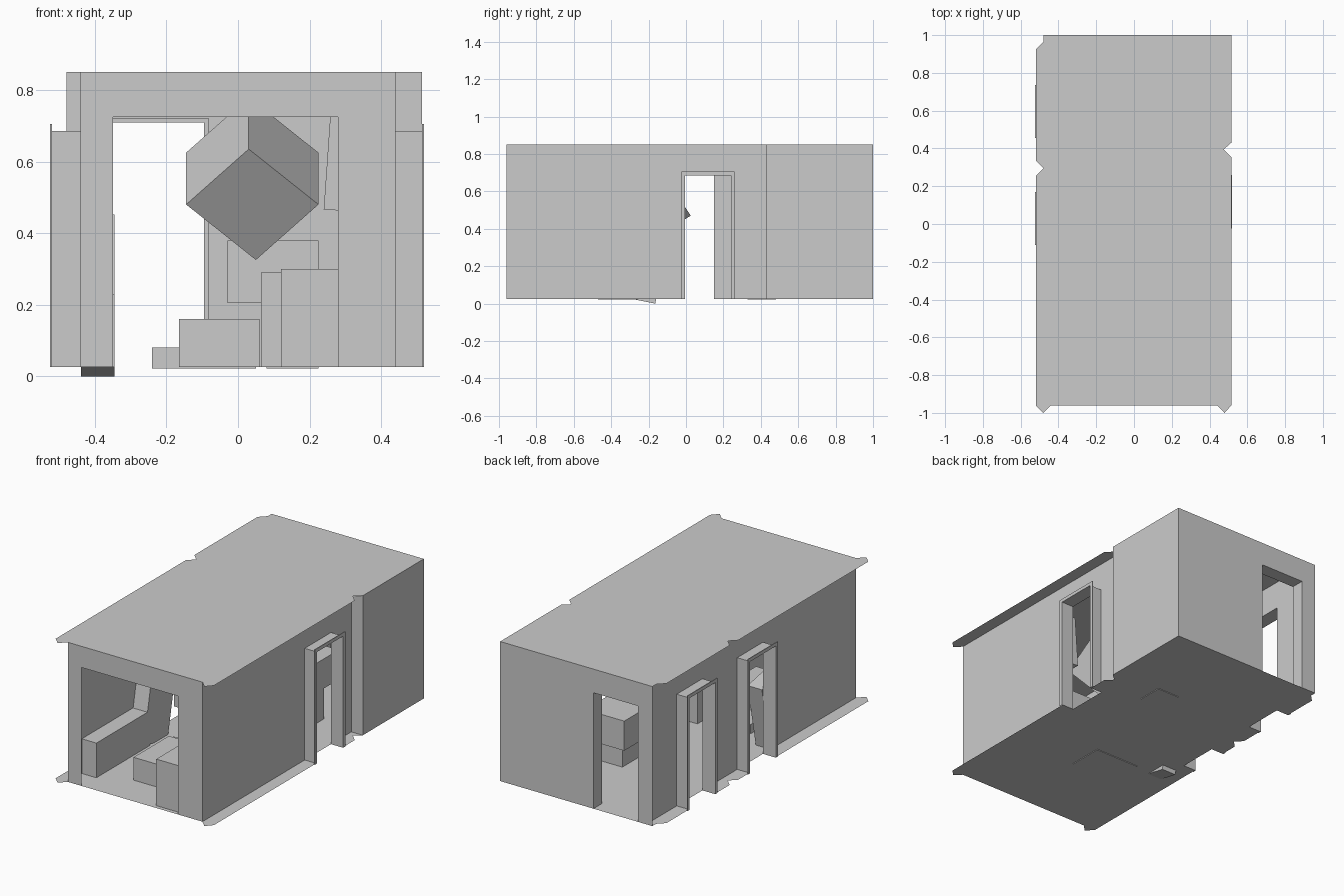
import bpy, bmesh
from math import radians
from mathutils import Matrix, Vector

if "Cube" in bpy.data.objects:
    bpy.data.objects.remove(bpy.data.objects["Cube"])

FLOOR, TOP = 0.025, 0.85


def mesh_object(name, faces):
    """Make a mesh object from a list of faces given as point lists."""
    bm = bmesh.new()
    for pts in faces:
        bm.faces.new([bm.verts.new(p) for p in pts])
    bmesh.ops.remove_doubles(bm, verts=bm.verts, dist=0.0005)
    me = bpy.data.meshes.new(name)
    bm.to_mesh(me)
    bm.free()
    ob = bpy.data.objects.new(name, me)
    bpy.context.collection.objects.link(ob)
    return ob


def block(name, matrix):
    """Unit cube (0.5 half size) placed with a matrix."""
    bm = bmesh.new()
    bmesh.ops.create_cube(bm, size=1, matrix=matrix)
    me = bpy.data.meshes.new(name)
    bm.to_mesh(me)
    bm.free()
    ob = bpy.data.objects.new(name, me)
    bpy.context.collection.objects.link(ob)
    return ob


def box(name, x0, x1, y0, y1, z0, z1, angle=0, axis='X'):
    m = Matrix.Translation(((x0 + x1) / 2, (y0 + y1) / 2, (z0 + z1) / 2))
    m = m @ Matrix.Rotation(radians(angle), 4, axis)
    return block(name, m @ Matrix.Diagonal((x1 - x0, y1 - y0, z1 - z0, 1)))


def side(d):
    """Wall plane x = d, running along y."""
    return lambda u, z, off=0: (d + off, u, z)


def end(d):
    """Wall plane y = d, running along x."""
    return lambda u, z, off=0: (u, d + off, z)


def wall(name, at, u0, u1, holes=()):
    """Thin wall with door holes (start, end, top)."""
    faces, u = [], u0
    for a, b, top in holes:
        faces.append([at(u, FLOOR), at(a, FLOOR), at(a, top), at(a, TOP), at(u, TOP)])
        faces.append([at(a, top), at(b, top), at(b, TOP), at(a, TOP)])
        u = b
    faces.append([at(u, FLOOR), at(u1, FLOOR), at(u1, TOP), at(u, TOP)])
    return mesh_object(name, faces)


def door_frame(name, at, a, b, top, depth, trim=0.02, lip=0.005):
    """Jamb reveal running from the wall plane, ended by a narrow raised trim."""
    s = 1 if depth > 0 else -1
    d1, d2 = depth, depth + s * lip
    inner = [(a, FLOOR), (a, top), (b, top), (b, FLOOR)]
    outer = [(a - trim, FLOOR), (a - trim, top + trim), (b + trim, top + trim), (b + trim, FLOOR)]
    faces = []
    for i in range(3):
        p, q, r, t = inner[i], inner[i + 1], outer[i + 1], outer[i]
        faces.append([at(*p), at(*q), at(*q, d2), at(*p, d2)])
        faces.append([at(*p, d2), at(*q, d2), at(*r, d2), at(*t, d2)])
        faces.append([at(*t, d2), at(*r, d2), at(*r, d1), at(*t, d1)])
    return mesh_object(name, faces)


# Roof and floor plates with small corner tabs; the floor is cut back at doors
right_door = (-0.005, 0.24, 0.685)
left_doors = [(-0.09, 0.15, 0.685), (0.475, 0.715, 0.685)]
back_door = (-0.385, -0.095, 0.71)


def plate(name, z, cut):
    pts = [(-0.44, -0.96), (0.44, -0.96), (0.48, -1), (0.515, -0.96)]
    if cut:
        a, b, _ = right_door
        pts += [(0.515, a), (0.44, a), (0.44, b), (0.515, b)]
    pts += [(0.515, 0.355), (0.475, 0.395), (0.515, 0.43), (0.515, 1), (-0.48, 1),
            (-0.48, 0.965), (-0.52, 0.925)]
    for i in (1, 0):
        a, b, _ = left_doors[i]
        if cut:
            pts += [(-0.52, b), (-0.44, b), (-0.44, a), (-0.52, a)]
        if i == 1:
            pts += [(-0.52, 0.335), (-0.48, 0.295), (-0.52, 0.255)]
    pts += [(-0.52, -0.96), (-0.48, -1)]
    mesh_object(name, [[(x, y, z) for x, y in pts]])


plate("roof", TOP, False)
plate("floor", FLOOR, True)

# Walls
wall("front_wall", end(-0.96), -0.44, 0.44, [(-0.35, 0.28, 0.725)])
wall("back_wall", end(1.0), -0.48, 0.515, [back_door])
wall("left_wall", side(-0.44), -0.96, 1.0, left_doors)
wall("right_wall", side(0.44), -0.96, 0.43, [right_door])
wall("right_wall_step", end(0.43), 0.44, 0.515)
wall("right_wall_rear", side(0.515), 0.43, 1.0)

# Door frames
door_frame("right_door_frame", side(0.44), *right_door, 0.075)
for i, d in enumerate(left_doors):
    door_frame(f"left_door_frame_{i + 1}", side(-0.44), *d, -0.08)
door_frame("back_door_frame", end(1.0), *back_door, -0.075, trim=0.012)

# Crates and benches inside
box("left_bench", -0.44, -0.345, -0.83, -0.33, FLOOR, 0.23)
box("leaning_crate", -0.439, -0.345, -0.351, -0.121, 0.0185, 0.4335, -11.5)
box("front_right_crate", 0.12, 0.438, -0.935, -0.70, FLOOR, 0.30)
box("middle_crate", -0.165, 0.06, -0.74, -0.41, FLOOR, 0.16)
box("low_crate", -0.24, 0.05, -0.47, -0.26, 0.021, 0.08)
box("right_crate", 0.065, 0.438, -0.44, -0.20, FLOOR, 0.29)
box("stacked_crate", 0.25, 0.42, -0.44, -0.20, 0.46, 0.76, 4, 'Y')
box("rear_stand", 0.08, 0.225, 0.33, 0.48, 0.021, 0.21)
box("rear_crate", -0.03, 0.225, 0.40, 0.62, 0.205, 0.38)

# Tumbling cube, standing on a corner
er, el, up = Vector((0.195, 0.1, -0.155)), Vector((-0.175, 0.1, -0.155)), Vector((0, 0.225, 0.145))
mid = Vector((0.03, -0.40, 0.635)) + (er + el + up) / 2
m = Matrix((er, el, up)).transposed().to_4x4()
block("tumbling_crate", Matrix.Translation(mid) @ m)
